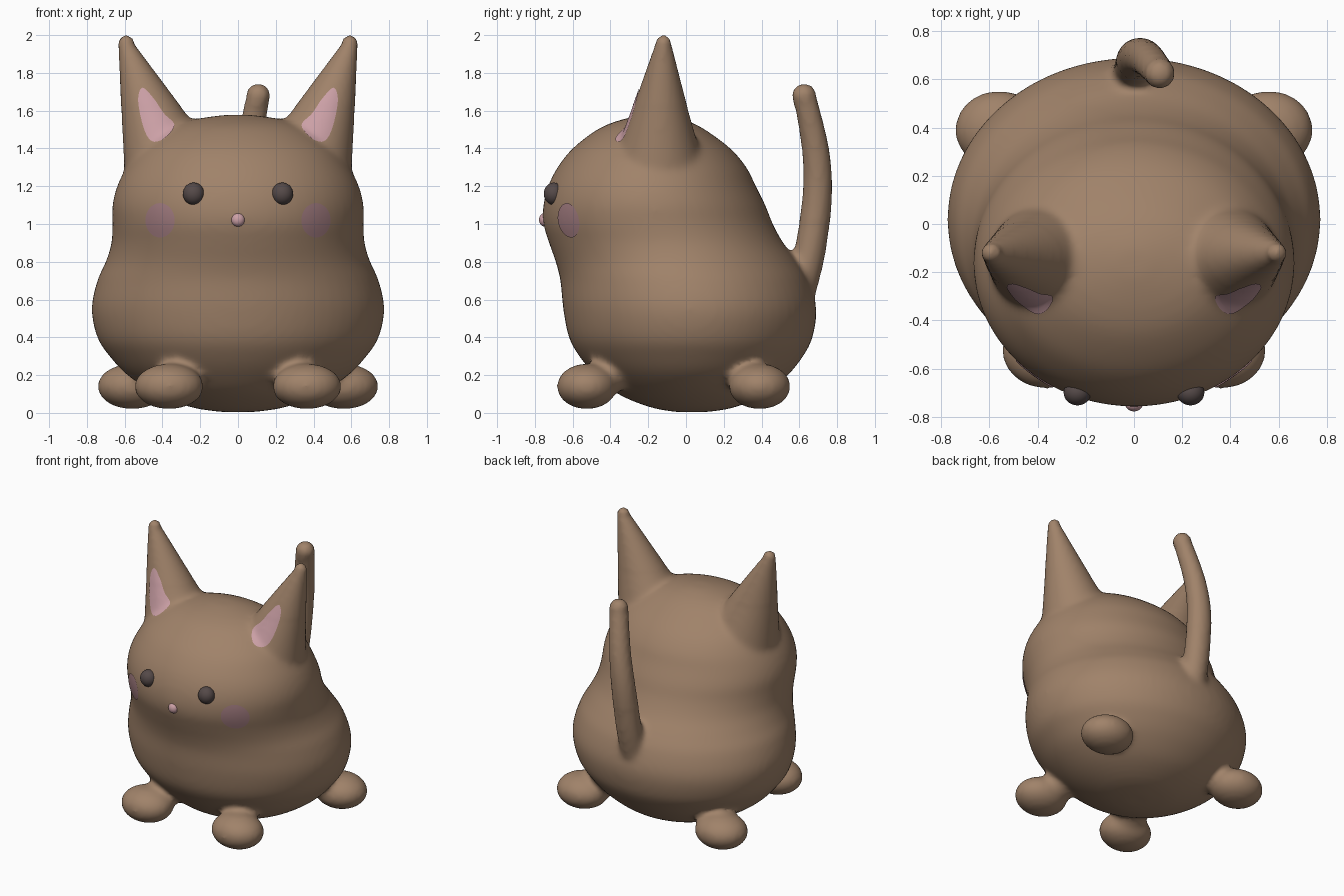
import bpy, bmesh, math
from mathutils import Vector, Matrix
from mathutils.bvhtree import BVHTree

if "Cube" in bpy.data.objects:
    bpy.data.objects.remove(bpy.data.objects["Cube"])


def material(name, rgb):
    m = bpy.data.materials.new(name)
    m.diffuse_color = (*rgb, 1)
    m.use_nodes = True
    m.node_tree.nodes["Principled BSDF"].inputs["Base Color"].default_value = m.diffuse_color
    return m


FUR = material("brown_fur", (0.352, 0.225, 0.143))
PINK = material("ear_pink", (0.60, 0.35, 0.38))
BLUSH = material("cheek_blush", (0.36, 0.20, 0.215))
DARK = material("eye_dark", (0.09, 0.067, 0.065))


def spline(pts, steps, closed=False):
    """Smooth curve through tuples of any length."""
    n = len(pts)
    out = []
    for i in range(n if closed else n - 1):
        if closed:
            p = [pts[(i + k) % n] for k in (-1, 0, 1, 2)]
        else:
            p = [pts[min(max(i + k, 0), n - 1)] for k in (-1, 0, 1, 2)]
        for s in range(steps):
            t = s / steps
            out.append(tuple(
                0.5 * (2 * b + (c - a) * t + (2 * a - 5 * b + 4 * c - d) * t * t
                       + (3 * b - a - 3 * c + d) * t ** 3)
                for a, b, c, d in zip(*p)))
    if not closed:
        out.append(tuple(pts[-1]))
    return out


def loft(bm, rings, steps=5, seg=64):
    """Closed skin over level ellipses (x, y, z, rx, ry)."""
    loops = []
    for x, y, z, rx, ry in spline(rings, steps):
        loops.append([bm.verts.new((x + rx * math.cos(a), y + ry * math.sin(a), z))
                      for a in (2 * math.pi * k / seg for k in range(seg))])
    for lo, hi in zip(loops, loops[1:]):
        for k in range(seg):
            j = (k + 1) % seg
            bm.faces.new((lo[k], lo[j], hi[j], hi[k]))
    bm.faces.new(loops[0][::-1])
    bm.faces.new(loops[-1])


def ball(bm, pos, radii):
    mat = Matrix.Translation(pos) @ Matrix.Diagonal((*radii, 1))
    bmesh.ops.create_uvsphere(bm, u_segments=32, v_segments=20, radius=1, matrix=mat)


def finish(bm, name, mat):
    me = bpy.data.meshes.new(name)
    bm.to_mesh(me)
    bm.free()
    me.materials.append(mat)
    for p in me.polygons:
        p.use_smooth = True
    ob = bpy.data.objects.new(name, me)
    bpy.context.collection.objects.link(ob)
    return ob


bm = bmesh.new()

# Torso and head: height, half width, front y, back y
profile = [(0.004, 0.08, -0.05, 0.11), (0.03, 0.25, -0.19, 0.26), (0.1, 0.43, -0.36, 0.42),
           (0.2, 0.585, -0.48, 0.54), (0.3, 0.68, -0.565, 0.62), (0.4, 0.745, -0.62, 0.67),
           (0.55, 0.775, -0.65, 0.69), (0.7, 0.745, -0.665, 0.65), (0.8, 0.70, -0.69, 0.59),
           (0.9, 0.67, -0.725, 0.515), (1.0, 0.665, -0.755, 0.46), (1.1, 0.665, -0.755, 0.42),
           (1.2, 0.64, -0.73, 0.37), (1.3, 0.59, -0.68, 0.32), (1.4, 0.515, -0.60, 0.235),
           (1.5, 0.38, -0.47, 0.10), (1.55, 0.25, -0.35, 0.0), (1.578, 0.07, -0.22, -0.1)]
loft(bm, [(0, (f + b) / 2, z, w, (b - f) / 2) for z, w, f, b in profile])

for s in (-1, 1):
    # Ears
    loft(bm, [(s * 0.333, -0.15, 1.3, 0.27, 0.25), (s * 0.452, -0.137, 1.6, 0.166, 0.15),
              (s * 0.592, -0.12, 1.955, 0.042, 0.042)])
    ball(bm, (s * 0.592, -0.12, 1.958), (0.042, 0.042, 0.042))
    # Front and back paws with short ankles
    ball(bm, (s * 0.365, -0.525, 0.14), (0.185, 0.16, 0.121))
    ball(bm, (s * 0.31, -0.42, 0.19), (0.12, 0.11, 0.1))
    ball(bm, (s * 0.56, 0.39, 0.14), (0.185, 0.165, 0.121))
    ball(bm, (s * 0.47, 0.33, 0.19), (0.12, 0.11, 0.1))

# Tail
loft(bm, [(0.0, 0.59, 0.6, 0.09, 0.09), (0.005, 0.655, 0.85, 0.088, 0.086),
          (0.02, 0.695, 1.15, 0.082, 0.078), (0.055, 0.685, 1.4, 0.072, 0.072),
          (0.107, 0.625, 1.68, 0.062, 0.064)], seg=32)
ball(bm, (0.107, 0.625, 1.68), (0.063, 0.064, 0.063))

# Fuse all furry parts into one skin, softening only the joints
body = finish(bm, "body", FUR)
bpy.context.view_layer.objects.active = body
body.select_set(True)
remesh = body.modifiers.new("fuse", 'REMESH')
remesh.mode = 'VOXEL'
remesh.voxel_size = 0.018
remesh.use_smooth_shade = True
bpy.ops.object.modifier_apply(modifier=remesh.name)
soft = body.vertex_groups.new(name="soft_joints")
light = body.vertex_groups.new(name="all_skin")
light.add(list(range(len(body.data.vertices))), 1.0, 'REPLACE')
soft.add([v.index for v in body.data.vertices
          if v.co.z < 1.62 and not (v.co.y > 0.6 and v.co.z > 1.0)], 1.0, 'REPLACE')
for group, count in ((soft, 12), (light, 2)):
    sm = body.modifiers.new("soften", 'SMOOTH')
    sm.factor = 0.5
    sm.iterations = count
    sm.vertex_group = group.name
    bpy.ops.object.modifier_apply(modifier=sm.name)
body.data.materials.clear()
body.data.materials.append(FUR)
for p in body.data.polygons:
    p.material_index = 0
    p.use_smooth = True

skin = BVHTree.FromPolygons([v.co for v in body.data.vertices],
                            [tuple(p.vertices) for p in body.data.polygons])


def patch(name, outline, mat, rings=8):
    """Thin plate that follows the skin inside an (x, z) outline."""
    n = len(outline)
    cx = sum(p[0] for p in outline) / n
    cz = sum(p[1] for p in outline) / n

    def on_skin(x, z):
        hit, nor, _, _ = skin.ray_cast(Vector((x, -2, z)), Vector((0, 1, 0)))
        if hit is None:
            return Vector((x, -0.3, z))
        return hit + nor * (0.005 if nor.y < 0 else -0.005)

    b = bmesh.new()
    mid = b.verts.new(on_skin(cx, cz))
    prev = None
    for r in range(1, rings + 1):
        f = r / rings
        loop = [b.verts.new(on_skin(cx + (x - cx) * f, cz + (z - cz) * f)) for x, z in outline]
        for k in range(n):
            j = (k + 1) % n
            if prev:
                b.faces.new((prev[k], loop[k], loop[j], prev[j]))
            else:
                b.faces.new((mid, loop[k], loop[j]))
        prev = loop
    b.normal_update()
    if sum(f.normal.y for f in b.faces) > 0:
        bmesh.ops.reverse_faces(b, faces=b.faces[:])
    return finish(b, name, mat)


ear_shape = spline([(0.505, 1.72), (0.445, 1.66), (0.395, 1.585), (0.337, 1.52),
                    (0.385, 1.452), (0.45, 1.435), (0.495, 1.50), (0.527, 1.65)], 6, True)
cheek = [(0.41 + 0.077 * math.cos(a), 1.02 + 0.09 * math.sin(a))
         for a in (2 * math.pi * k / 40 for k in range(40))]

for s, side in ((-1, "left"), (1, "right")):
    patch("inner_ear_" + side, [(s * x, z) for x, z in ear_shape], PINK)
    patch("cheek_" + side, [(s * x, z) for x, z in cheek], BLUSH)
    # Eyes
    b = bmesh.new()
    ball(b, (s * 0.235, -0.70, 1.16), (0.057, 0.053, 0.059))
    finish(b, "eye_" + side, DARK)

# Nose
b = bmesh.new()
ball(b, (0, -0.748, 1.022), (0.036, 0.03, 0.036))
finish(b, "nose", PINK)
